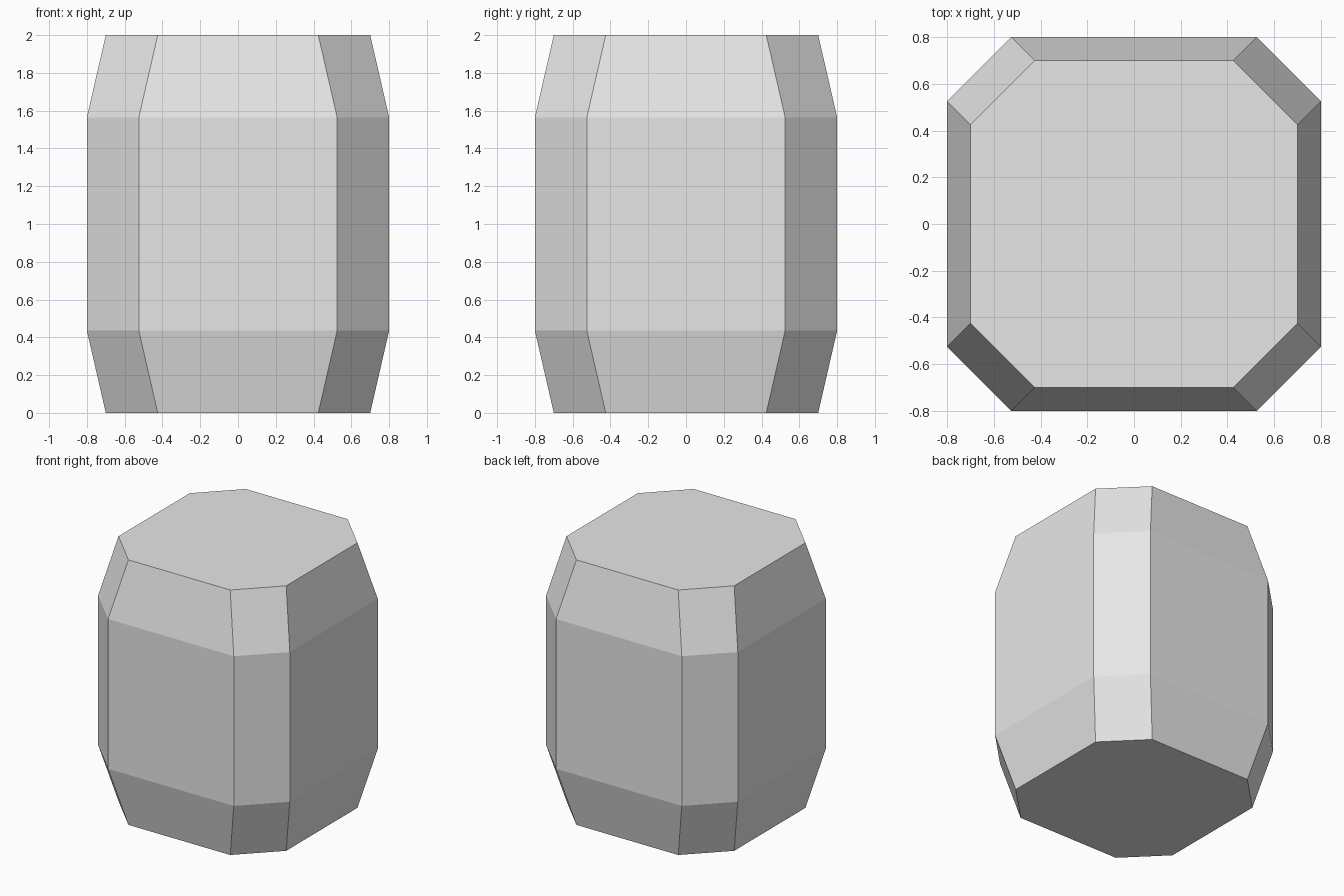
import bpy
import bmesh

cube = bpy.data.objects.get("Cube")
if cube:
    bpy.data.objects.remove(cube, do_unlink=True)

# Single plain grey material
grey = bpy.data.materials.new("light_grey")
grey.use_nodes = True
colour = (0.8, 0.8, 0.8, 1)
grey.diffuse_color = colour
grey.node_tree.nodes["Principled BSDF"].inputs["Base Color"].default_value = colour


def octagon(bm, half, flat, z):
    """Ring of a square with chamfered corners, counter-clockwise."""
    ring = []
    x, y, u, v = half, -flat, half, flat
    for _ in range(4):
        ring += [bm.verts.new((x, y, z)), bm.verts.new((u, v, z))]
        x, y, u, v = -y, x, -v, u
    return ring


# Barrel body: straight middle, tapered top and bottom
sections = [(0.7, 0.425, 0), (0.8, 0.525, 0.435),
            (0.8, 0.525, 1.565), (0.7, 0.425, 2)]
bm = bmesh.new()
rings = [octagon(bm, *section) for section in sections]
for low, high in zip(rings, rings[1:]):
    for i in range(8):
        j = (i + 1) % 8
        bm.faces.new((low[i], low[j], high[j], high[i]))

# Flat end caps
bm.faces.new(rings[0][::-1])
bm.faces.new(rings[-1])
bmesh.ops.recalc_face_normals(bm, faces=bm.faces)

mesh = bpy.data.meshes.new("barrel_body")
bm.to_mesh(mesh)
bm.free()
mesh.materials.append(grey)
body = bpy.data.objects.new("barrel_body", mesh)
bpy.context.collection.objects.link(body)
